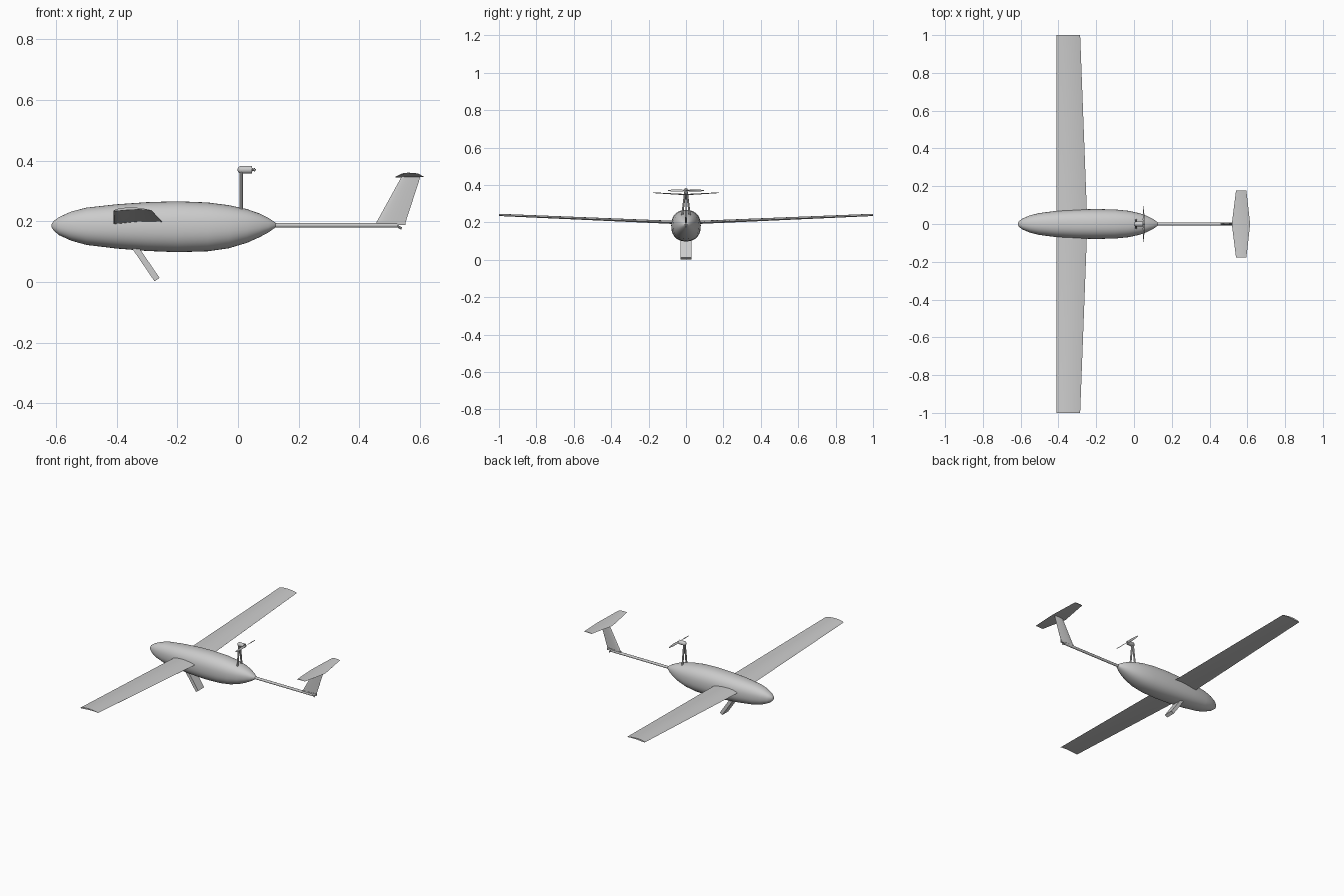
import bpy, bmesh, math
from mathutils import Vector

if "Cube" in bpy.data.objects:
    bpy.data.objects.remove(bpy.data.objects["Cube"])

grey = bpy.data.materials.new("light grey")
grey.diffuse_color = (0.6, 0.6, 0.6, 1)
grey.use_nodes = True
grey.node_tree.nodes["Principled BSDF"].inputs["Base Color"].default_value = grey.diffuse_color


def loft(name, rings, smooth=True):
    """Skin a list of equal-length closed rings and cap both ends."""
    bm = bmesh.new()
    rows = [[bm.verts.new(p) for p in ring] for ring in rings]
    n = len(rows[0])
    for a, b in zip(rows, rows[1:]):
        for i in range(n):
            bm.faces.new((a[i], a[(i + 1) % n], b[(i + 1) % n], b[i]))
    bm.faces.new(rows[0])
    bm.faces.new(rows[-1])
    bmesh.ops.recalc_face_normals(bm, faces=bm.faces)
    me = bpy.data.meshes.new(name)
    bm.to_mesh(me)
    bm.free()
    me.materials.append(grey)
    ob = bpy.data.objects.new(name, me)
    bpy.context.collection.objects.link(ob)
    if smooth:
        bpy.context.view_layer.objects.active = ob
        ob.select_set(True)
        bpy.ops.object.shade_smooth_by_angle(angle=math.radians(35))
        ob.select_set(False)
    return ob


def tube(name, stations, sides=16):
    """Round part through (point, radius) stations."""
    axis = (Vector(stations[-1][0]) - Vector(stations[0][0])).normalized()
    u = axis.orthogonal().normalized()
    v = axis.cross(u)
    angles = [2 * math.pi * i / sides for i in range(sides)]
    return loft(name, [[Vector(p) + r * (math.cos(a) * u + math.sin(a) * v)
                        for a in angles] for p, r in stations])


def airfoil(thick, camber, n=10):
    """Closed section as (chord fraction, height) pairs, upper then lower."""
    def half(t):
        return thick * (2.97 * math.sqrt(t) - 1.26 * t - 3.52 * t**2
                        + 2.84 * t**3 - 1.01 * t**4) / 2
    ts = [(1 - math.cos(math.pi * i / n)) / 2 for i in range(n + 1)]
    mid = lambda t: 4 * camber * t * (1 - t)
    return ([(t, mid(t) + half(t)) for t in ts]
            + [(t, mid(t) - half(t) - 0.0004) for t in reversed(ts[1:])])


def surface(name, stations, thick, camber):
    """Flying surface through (leading x, trailing x, y, leading z, trailing z)."""
    sec = airfoil(thick, camber)
    return loft(name, [[(a + (b - a) * t, y, za + (zb - za) * t + h * (b - a))
                        for t, h in sec] for a, b, y, za, zb in stations])


# Fuselage: x, top z, bottom z, half width
body = [(-0.615, 0.19, 0.18, 0.005), (-0.608, 0.201, 0.169, 0.016),
        (-0.59, 0.214, 0.154, 0.029), (-0.55, 0.232, 0.136, 0.046),
        (-0.5, 0.245, 0.122, 0.058), (-0.4, 0.256, 0.11, 0.071),
        (-0.3, 0.263, 0.102, 0.077), (-0.2, 0.266, 0.098, 0.079),
        (-0.1, 0.262, 0.101, 0.077), (-0.03, 0.253, 0.111, 0.07),
        (0.03, 0.24, 0.129, 0.057), (0.07, 0.226, 0.147, 0.042),
        (0.1, 0.211, 0.163, 0.027), (0.12, 0.198, 0.177, 0.013),
        (0.125, 0.194, 0.181, 0.007)]


def body_ring(x, top, bottom, w, sides=40):
    ring = []
    for i in range(sides):
        a = 2 * math.pi * i / sides
        c, s = math.cos(a), math.sin(a)
        ring.append((x, w * math.copysign(abs(c) ** 0.87, c),
                     (top + bottom) / 2 + (top - bottom) / 2
                     * math.copysign(abs(s) ** 0.87, s)))
    return ring


loft("fuselage", [body_ring(*b) for b in body])

# Main wing and tailplane, both with dihedral
surface("wing", [(-0.411, -0.285, -1, 0.235, 0.236), (-0.411, -0.247, 0, 0.19, 0.195),
                 (-0.411, -0.285, 1, 0.235, 0.236)], 0.07, 0.05)
surface("tailplane", [(0.54, 0.595, -0.177, 0.357, 0.357), (0.518, 0.615, 0, 0.346, 0.346),
                      (0.54, 0.595, 0.177, 0.357, 0.357)], 0.06, 0.03)

# Swept fin
sec = airfoil(0.09, 0)
loft("fin", [[(a + (b - a) * t, h * (b - a), z) for t, h in sec]
             for a, b, z in ((0.457, 0.553, 0.197), (0.54, 0.602, 0.348))])

# Tail boom, its collar and small tail skid
tube("tail_boom", [((0.11, 0, 0.187), 0.008), ((0.525, 0, 0.187), 0.008)])
loft("fin_mount", [[(x, y, z) for y, z in ((-0.005, 0.187), (0.005, 0.187),
                                         (0.005, 0.2), (-0.005, 0.2))]
                   for x in (0.457, 0.553)], False)
tube("tail_skid", [((0.515, 0, 0.19), 0.004), ((0.54, 0, 0.176), 0.004)], 8)

# Motor on two splayed struts
for side, label in ((-1, "near"), (1, "far")):
    tube(label + "_motor_strut", [((0.011, side * 0.022, 0.225), 0.0055),
                                  ((0.011, side * 0.004, 0.366), 0.0055)], 10)
tube("motor", [((-0.001, 0, 0.37), 0.004), ((0.002, 0, 0.37), 0.009),
               ((0.009, 0, 0.37), 0.013), ((0.047, 0, 0.37), 0.013)])
tube("spinner", [((0.045, 0, 0.37), 0.005), ((0.054, 0, 0.37), 0.004),
                 ((0.06, 0, 0.37), 0.001)], 10)

# Two twisted propeller blades
for side, label in ((-1, "near"), (1, "far")):
    rings = []
    for r, chord, pitch in ((0, 0.008, 60), (0.025, 0.014, 45),
                            (0.06, 0.013, 28), (0.096, 0.006, 18)):
        p = math.radians(pitch) * side
        rings.append([(0.051 + u * chord * math.sin(p) + w * math.cos(p), side * r,
                       0.37 + u * chord * math.cos(p) - w * math.sin(p))
                      for u, w in ((-0.5, 0), (0, 0.0012), (0.5, 0), (0, -0.0012))])
    loft(label + "_propeller_blade", rings)

# Sloping landing skid under the belly
start, end = Vector((-0.345, 0, 0.122)), Vector((-0.267, 0, 0.0075))
off = Vector((0.0083, 0, 0.0057))
loft("landing_skid", [[p + s * off + Vector((0, y, 0))
                       for s, y in ((-1, -0.03), (1, -0.03), (1, 0.03), (-1, 0.03))]
                      for p in (start, end)], False)
